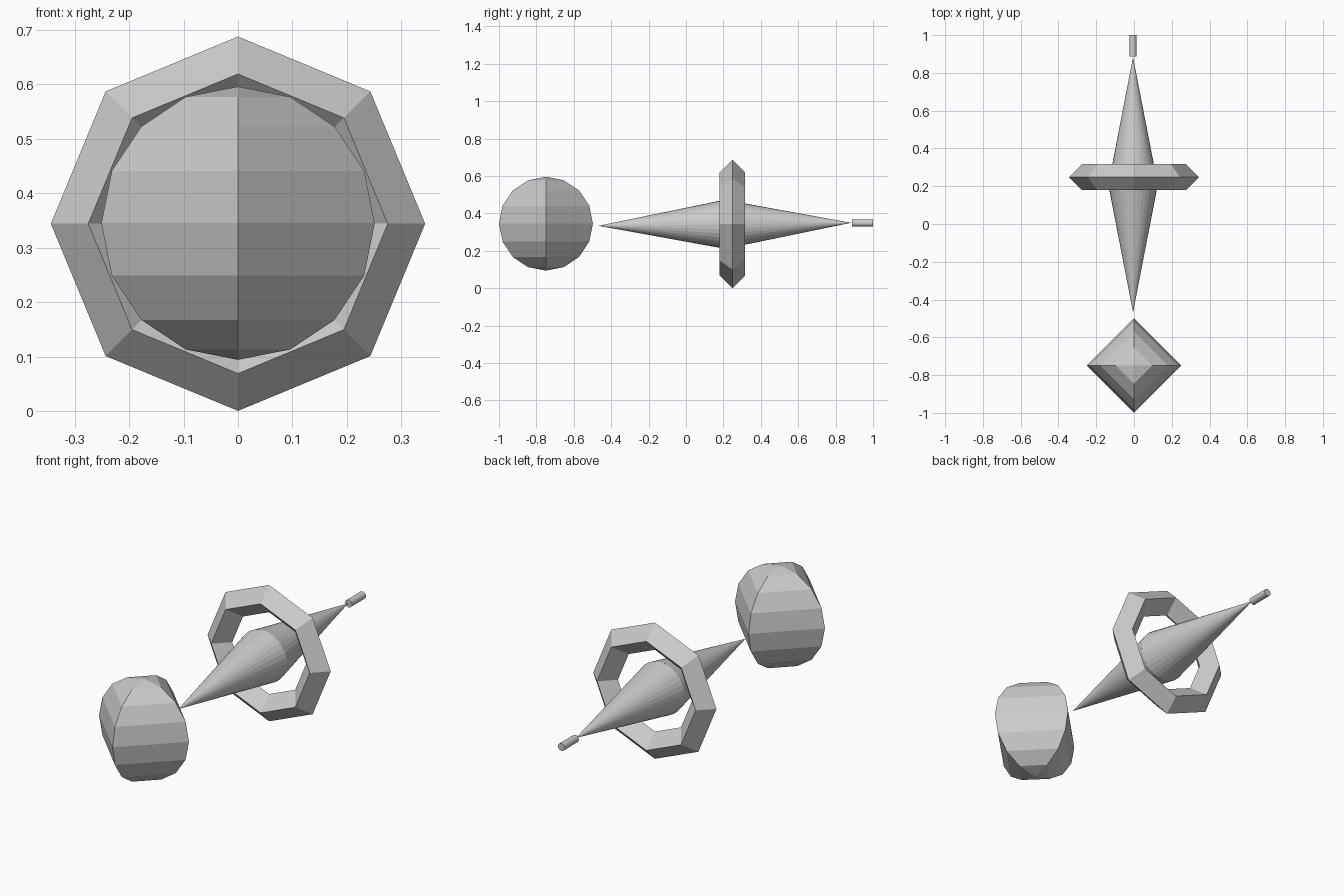
import bpy
import math

if "Cube" in bpy.data.objects:
    bpy.data.objects.remove(bpy.data.objects["Cube"])

Z = 0.344          # height of the main axis
HALF_PI = math.pi / 2

# Front bead: four-sided, eight-ring sphere
bpy.ops.mesh.primitive_uv_sphere_add(segments=4, ring_count=8, radius=0.251,
                                     location=(0, -0.749, Z + 0.001))
bpy.context.object.name = "front_bead"

# Octagonal ring with a diamond cross-section
bpy.ops.mesh.primitive_torus_add(major_segments=8, minor_segments=4,
                                 major_radius=0.275, minor_radius=0.0687,
                                 location=(0, 0.248, Z),
                                 rotation=(HALF_PI, 0, 0))
bpy.context.object.name = "ring"

# Spindle: two equal cones base to base, on a very slightly tilted axis
LENGTH, RADIUS, MID_Y, TILT = 0.676, 0.131, 0.208, 0.012
for name, side in (("spindle_front", -1), ("spindle_back", 1)):
    bpy.ops.mesh.primitive_cone_add(
        vertices=32, radius1=RADIUS, radius2=0, depth=LENGTH,
        end_fill_type='NOTHING',
        location=(-0.005, MID_Y + side * LENGTH / 2,
                  Z - 0.002 + side * TILT * LENGTH / 2),
        rotation=(-side * HALF_PI + TILT, 0, 0))
    bpy.context.object.name = name

# Small rod at the back tip
bpy.ops.mesh.primitive_cylinder_add(vertices=32, radius=0.0188, depth=0.112,
                                    location=(-0.005, 0.944, Z + 0.004),
                                    rotation=(HALF_PI, 0, 0))
bpy.context.object.name = "tail_rod"

# Flat faces everywhere
for obj in bpy.data.objects:
    obj.data.shade_flat()
